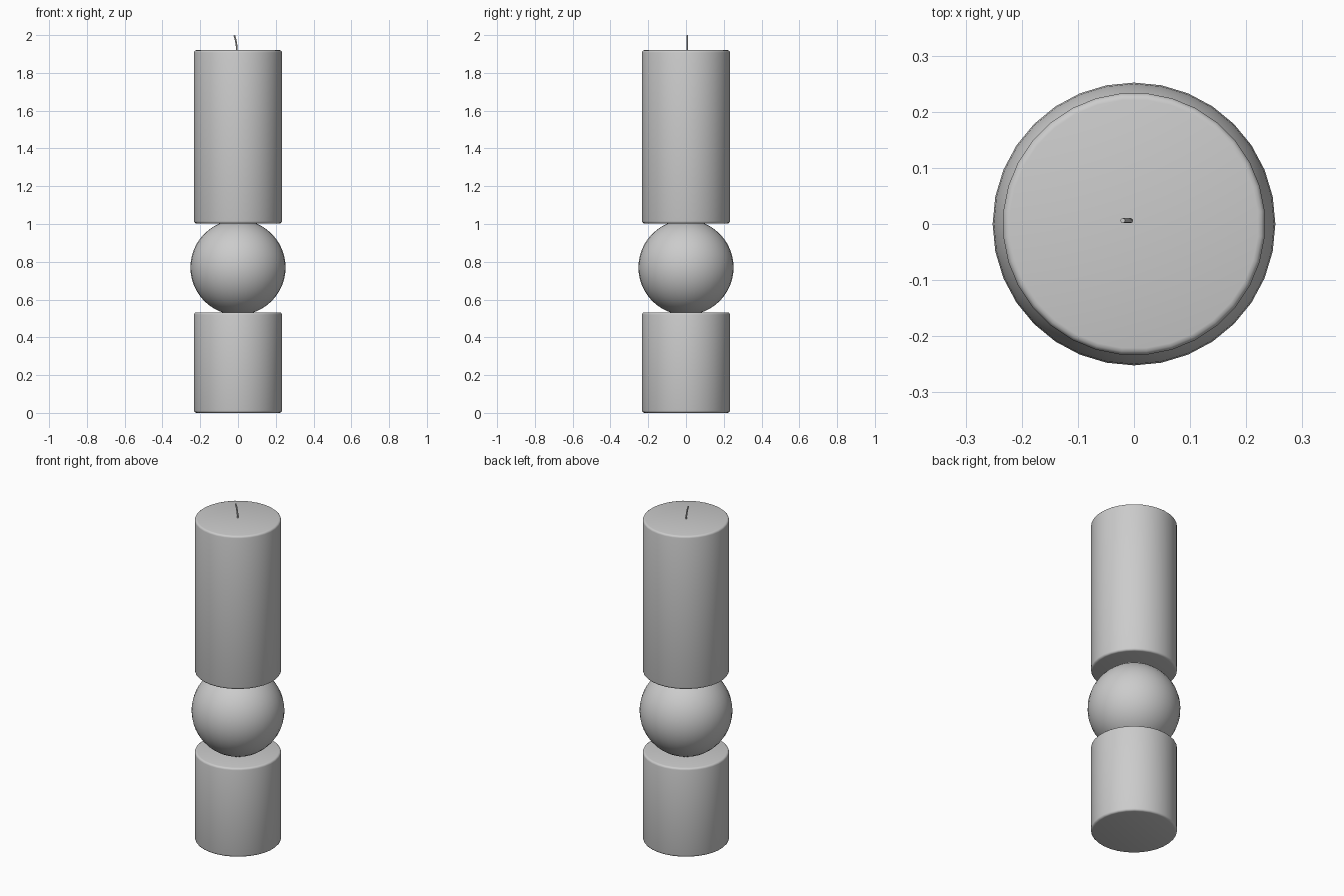
import bpy, math

if "Cube" in bpy.data.objects:
    bpy.data.objects.remove(bpy.data.objects["Cube"])

SIDES = 32


def smooth(obj, angle=60):
    bpy.ops.object.select_all(action='DESELECT')
    obj.select_set(True)
    bpy.context.view_layer.objects.active = obj
    bpy.ops.object.shade_smooth_by_angle(angle=math.radians(angle))


def wax_cylinder(name, z0, z1, radius=0.234, bevel=0.012):
    """Solid cylinder with small rounded rims."""
    bpy.ops.mesh.primitive_cylinder_add(
        vertices=SIDES, radius=radius, depth=z1 - z0,
        location=(0, 0, (z0 + z1) / 2), rotation=(0, 0, math.pi / SIDES))
    obj = bpy.context.object
    obj.name = name
    mod = obj.modifiers.new("rounded_rims", 'BEVEL')
    mod.width = bevel
    mod.segments = 3
    mod.limit_method = 'ANGLE'
    mod.angle_limit = math.radians(40)
    bpy.ops.object.modifier_apply(modifier=mod.name)
    smooth(obj)


# Candle body: short base, ball, tall upper pillar
wax_cylinder("lower_pillar", 0.003, 0.535)
wax_cylinder("upper_pillar", 1.003, 1.92)
bpy.data.objects["lower_pillar"].location.z -= 0.003

bpy.ops.mesh.primitive_uv_sphere_add(
    segments=SIDES, ring_count=24, radius=0.252, location=(0, 0, 0.77))
ball = bpy.context.object
ball.name = "ball"
smooth(ball)

# Wick: thin bent tube
curve = bpy.data.curves.new("wick", 'CURVE')
curve.dimensions = '3D'
curve.bevel_depth = 0.0045
curve.bevel_resolution = 2
curve.use_fill_caps = True
spline = curve.splines.new('POLY')
path = [(-0.006, 1.90), (-0.006, 1.93), (-0.009, 1.955), (-0.014, 1.98), (-0.020, 1.999)]
spline.points.add(len(path) - 1)
for point, (x, z) in zip(spline.points, path):
    point.co = (x, 0.006, z, 1)
wick = bpy.data.objects.new("wick", curve)
bpy.context.collection.objects.link(wick)
bpy.ops.object.select_all(action='DESELECT')
wick.select_set(True)
bpy.context.view_layer.objects.active = wick
bpy.ops.object.convert(target='MESH')
smooth(bpy.context.object)
